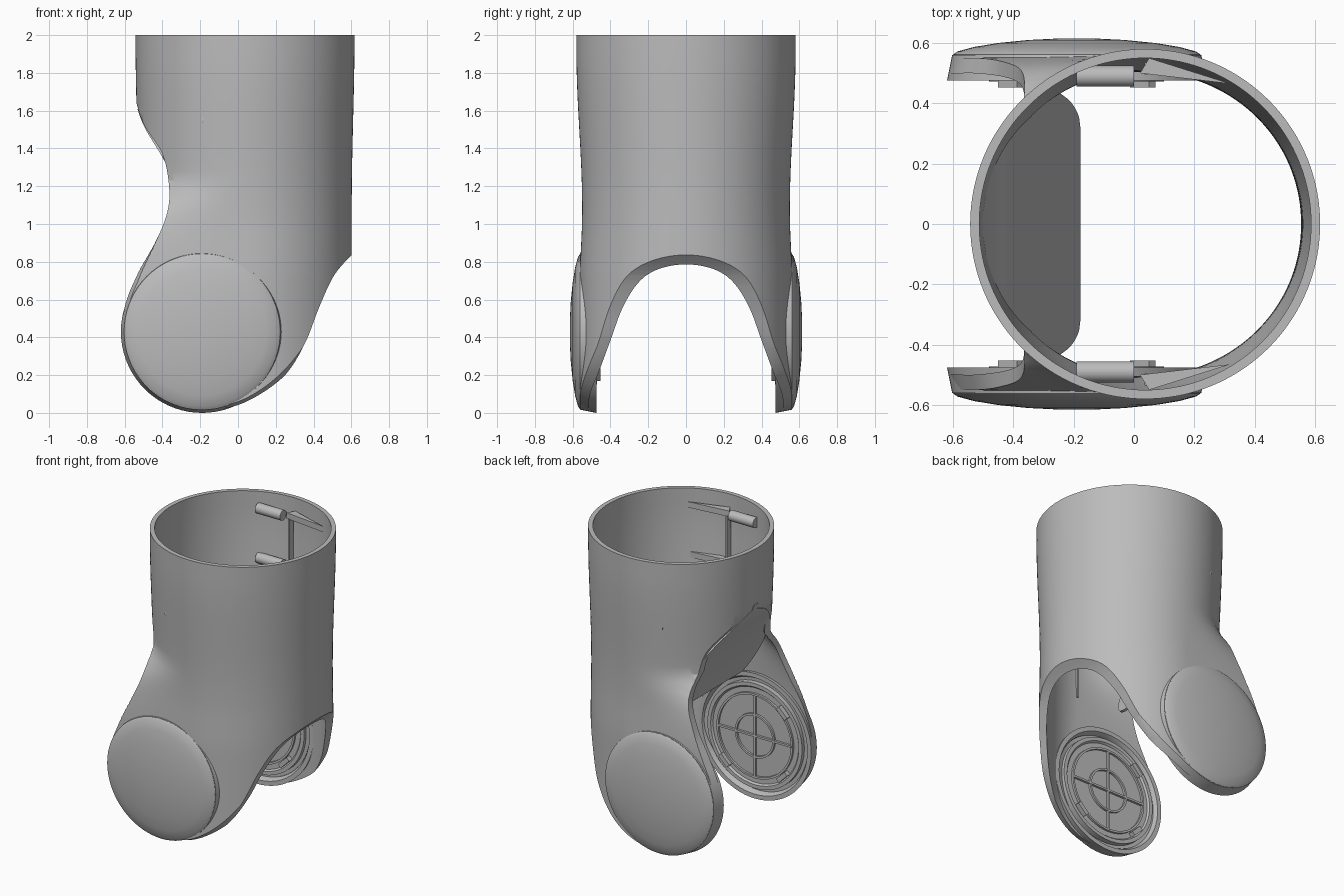
import bpy, bmesh, math
from mathutils import Vector, Matrix

if "Cube" in bpy.data.objects:
    bpy.data.objects.remove(bpy.data.objects["Cube"], do_unlink=True)

grey = bpy.data.materials.new("matte grey")
grey.use_nodes = True
GREY = (0.5, 0.5, 0.5, 1)
grey.diffuse_color = GREY
grey.node_tree.nodes["Principled BSDF"].inputs["Base Color"].default_value = GREY

CX, EAR_X, EAR_Z = 0.037, -0.19, 0.43


def finish(bm, name, angle=35, smooth=True):
    bmesh.ops.recalc_face_normals(bm, faces=bm.faces)
    me = bpy.data.meshes.new(name)
    bm.to_mesh(me)
    bm.free()
    me.materials.append(grey)
    ob = bpy.data.objects.new(name, me)
    bpy.context.collection.objects.link(ob)
    if smooth:
        shade(ob, angle)
    return ob


def shade(ob, angle=35):
    bpy.ops.object.select_all(action='DESELECT')
    ob.select_set(True)
    bpy.context.view_layer.objects.active = ob
    bpy.ops.object.shade_smooth_by_angle(angle=math.radians(angle))


def apply(ob, mod):
    bpy.context.view_layer.objects.active = ob
    bpy.ops.object.modifier_apply(modifier=mod.name)


def step(a, b, v):
    t = min(1, max(0, (v - a) / (b - a)))
    return t * t * (3 - 2 * t)


def bridge(bm, rings, closed=False):
    n = len(rings[0])
    pairs = list(zip(rings, rings[1:])) + ([(rings[-1], rings[0])] if closed else [])
    for p, q in pairs:
        for i in range(n):
            j = (i + 1) % n
            bm.faces.new((p[i], p[j], q[j], q[i]))


def spline(pts, n=6):
    """Smooth open curve through the points."""
    out = []
    for i in range(len(pts) - 1):
        p = [Vector(pts[max(0, min(len(pts) - 1, i + k))]) for k in (-1, 0, 1, 2)]
        for s in range(n):
            t = s / n
            out.append(0.5 * (2 * p[1] + (p[2] - p[0]) * t
                       + (2 * p[0] - 5 * p[1] + 4 * p[2] - p[3]) * t * t
                       + (3 * p[1] - p[0] - 3 * p[2] + p[3]) * t ** 3))
    return out + [Vector(pts[-1])]


# Sleeve: round tube whose lower part stretches backwards to form the ears
def sleeve_ring(bm, z, inner, n=144):
    wide = step(1.25, 0.65, z)
    thick = (0.03 + 0.018 * step(1.9, 0.8, z)) if inner else 0
    ry = 0.58 - 0.03 * step(1.9, 1.1, z) + 0.012 * step(1.05, 0.7, z) - thick
    rx = 0.58 - 0.015 * step(2, 1.1, z) - thick
    ring = []
    for i in range(n):
        a = 2 * math.pi * i / n
        c = math.cos(a)
        stretch = 1 + 4 * wide if c < 0 else 1
        ring.append(bm.verts.new((CX + rx * c * stretch, ry * math.sin(a), z)))
    return ring


bm = bmesh.new()
levels = [2 - 2.05 * i / 40 for i in range(41)]
rings = [sleeve_ring(bm, z, False) for z in levels]
rings += [sleeve_ring(bm, z, True) for z in reversed(levels)]
bridge(bm, rings, closed=True)
sleeve = finish(bm, "sleeve", smooth=False)

# Side outline that trims the sleeve, narrowing outwards around the ears
outline = spline([(-0.57, 1.8), (-0.54, 1.65), (-0.495, 1.52), (-0.4, 1.37), (-0.365, 1.2),
                  (-0.375, 1.06), (-0.44, 0.9), (-0.54, 0.74), (-0.605, 0.58), (-0.62, 0.43),
                  (-0.59, 0.27), (-0.5, 0.13), (-0.36, 0.035), (-0.18, 0), (0, 0.025),
                  (0.15, 0.105), (0.27, 0.225), (0.36, 0.38), (0.43, 0.56), (0.51, 0.73),
                  (0.61, 0.845)])
outline += [Vector((0.8, 0.93)), Vector((0.8, 2.1)), Vector((-0.7, 2.1)), Vector((-0.7, 1.85))]
bm = bmesh.new()
sections = []
for y, shrink in ((-0.65, 0.145), (-0.47, 0), (0.47, 0), (0.65, 0.145)):
    ring = []
    for p in outline:
        s = 1 - shrink * step(0.95, 0.7, p.y)
        ring.append(bm.verts.new((EAR_X + (p.x - EAR_X) * s, y, EAR_Z + (p.y - EAR_Z) * s)))
    sections.append(ring)
bridge(bm, sections)
bm.faces.new(sections[0])
bm.faces.new(sections[-1])
cutter = finish(bm, "trim_cutter", smooth=False)
cutter.hide_render = True
mod = sleeve.modifiers.new("trim", 'BOOLEAN')
mod.operation, mod.solver, mod.object = 'INTERSECT', 'EXACT', cutter
apply(sleeve, mod)
bpy.data.objects.remove(cutter, do_unlink=True)
shade(sleeve, 30)

# Sloping web that closes the rear hollow between the ears
bm = bmesh.new()
rows = []
for p in spline([(-0.525, 1.61), (-0.485, 1.51), (-0.395, 1.36), (-0.3, 1.18), (-0.225, 1.02), (-0.185, 0.93)]):
    half = math.sqrt(max(0.0004, 0.545 ** 2 - (p.x - CX) ** 2))
    corner = min(1, max(0, (p.x + 0.32) / 0.135))
    half = min(half, 0.45) - 0.13 * (1 - math.sqrt(1 - corner * corner))
    rows.append([bm.verts.new((p.x, half * (k / 8 - 1), p.y)) for k in range(17)])
for p, q in zip(rows, rows[1:]):
    for i in range(16):
        bm.faces.new((p[i], p[i + 1], q[i + 1], q[i]))
web = finish(bm, "rear_web")
mod = web.modifiers.new("thickness", 'SOLIDIFY')
mod.thickness, mod.offset = 0.016, 0
apply(web, mod)
shade(web)


# Helpers for parts repeated on both sides
def lathe(name, side, profile, n=72, closed=False):
    """Revolve (radius, depth) points around the ear axis."""
    bm = bmesh.new()
    rings = []
    for r, y in profile:
        rings.append([bm.verts.new((EAR_X + r * math.cos(2 * math.pi * i / n), side * y,
                      EAR_Z + r * math.sin(2 * math.pi * i / n))) for i in range(n)])
    bridge(bm, rings, closed)
    if not closed:
        bm.faces.new(rings[0])
        bm.faces.new(rings[-1])
    return finish(bm, name)


def hoop(name, side, r, w, y0, y1):
    lathe(name, side, [(r - w, y0), (r, y0), (r, y1), (r - w, y1)], closed=True)


def box(name, centre, size, turn=0):
    bm = bmesh.new()
    bmesh.ops.create_cube(bm, size=1, matrix=Matrix.Translation(centre)
                          @ Matrix.Rotation(turn, 4, 'Y') @ Matrix.Diagonal((*size, 1)))
    finish(bm, name)


for side, tag in ((-1, "front"), (1, "back")):
    # Domed outer cap
    lathe(tag + "_cap", side, [(0.405, 0.54), (0.41, 0.562), (0.395, 0.572), (0.34, 0.587),
                               (0.26, 0.6), (0.16, 0.61), (0.06, 0.615), (0.01, 0.615)])
    # Bevelled rim round the ear
    lathe(tag + "_ear_rim", side, [(0.413, 0.56), (0.43, 0.475), (0.4, 0.475), (0.385, 0.5), (0.385, 0.56)],
          closed=True)
    # Inner plate with raised rings, cross ribs and clips
    lathe(tag + "_plate", side, [(0.36, 0.53), (0.36, 0.475), (0.335, 0.475), (0.325, 0.487), (0.01, 0.487)])
    hoop(tag + "_rib_ring_large", side, 0.29, 0.014, 0.49, 0.473)
    hoop(tag + "_rib_ring_small", side, 0.15, 0.014, 0.49, 0.473)
    for k in range(2):
        box(tag + "_cross_rib", (EAR_X, side * 0.481, EAR_Z), (0.56, 0.018, 0.014), k * math.pi / 2)
    for deg in (135, 225, 315):
        a = math.radians(deg)
        box(tag + "_clip", (EAR_X + 0.31 * math.cos(a), side * 0.47, EAR_Z + 0.31 * math.sin(a)),
            (0.03, 0.035, 0.09), -a)
    for z in (1.89, 1.55):
        # Alignment peg with its socket fin
        bm = bmesh.new()
        bmesh.ops.create_cone(bm, cap_ends=True, segments=24, radius1=0.035, radius2=0.035, depth=0.19,
                              matrix=Matrix.Translation((-0.095, side * 0.49, z)) @ Matrix.Rotation(math.pi / 2, 4, 'Y'))
        finish(bm, tag + "_peg")
        bm = bmesh.new()
        tri = [(0.02, 0.5), (0.05, 0.55), (0.32, 0.465)]
        ends = [[bm.verts.new((x, side * y, z + dz)) for x, y in tri] for dz in (-0.02, 0.02)]
        bridge(bm, ends)
        for e in ends:
            bm.faces.new(e)
        finish(bm, tag + "_fin")
    # Upright seam strip inside the wall
    box(tag + "_seam", (0.04, side * 0.515, 1.45), (0.012, 0.04, 0.85))
